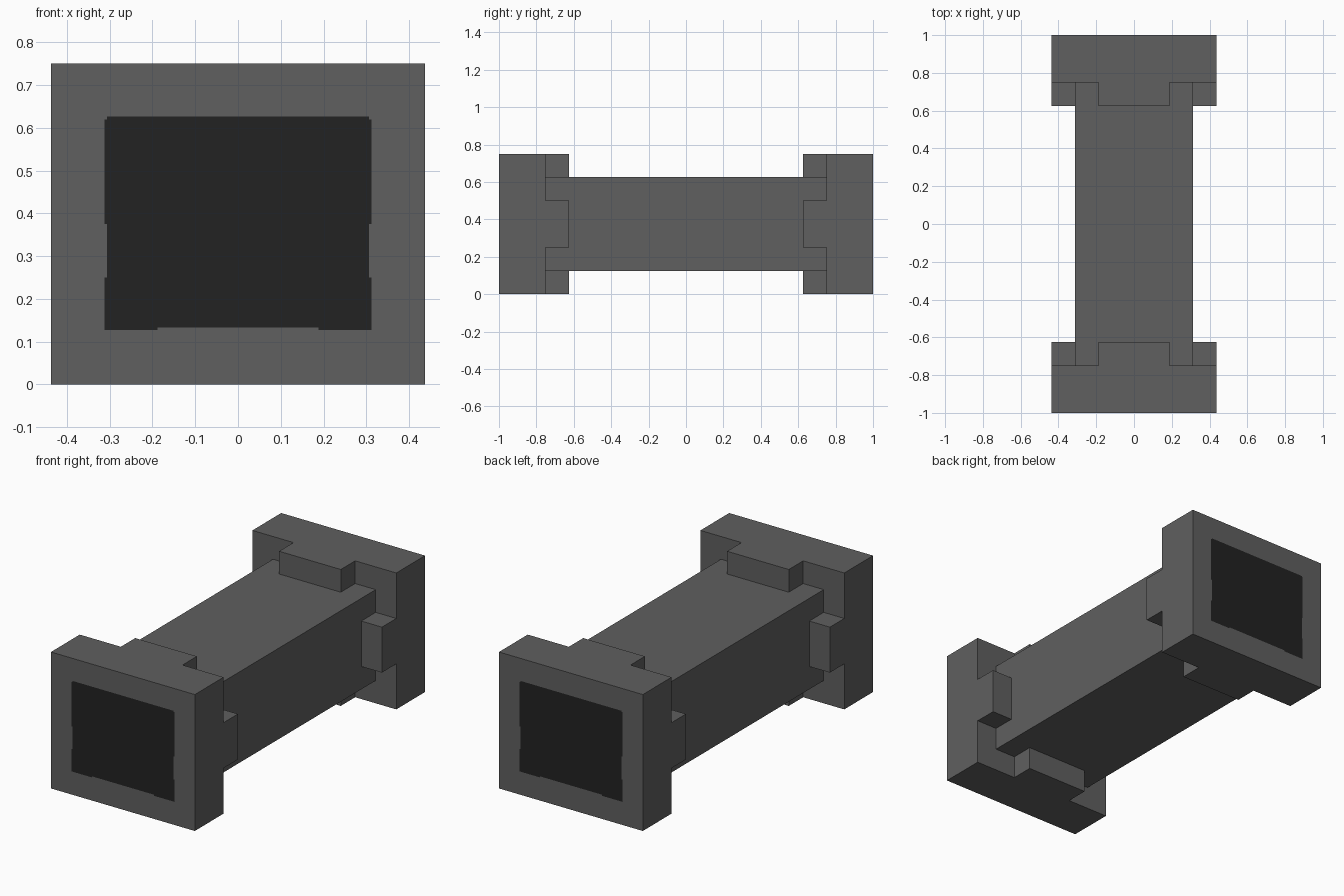
import bpy, bmesh
from mathutils import Matrix, Vector

if "Cube" in bpy.data.objects:
    bpy.data.objects.remove(bpy.data.objects["Cube"])


def material(name, value):
    m = bpy.data.materials.new(name)
    m.diffuse_color = (value, value, value, 1)
    m.use_nodes = True
    m.node_tree.nodes["Principled BSDF"].inputs["Base Color"].default_value = m.diffuse_color
    return m


grey = material("dark grey", 0.115)
black = material("near black", 0.016)


def box(bm, lo, hi):
    lo, hi = Vector(lo), Vector(hi)
    mat = Matrix.Translation((lo + hi) / 2) @ Matrix.Diagonal((*(hi - lo), 1))
    bmesh.ops.create_cube(bm, size=1, matrix=mat)


def faces_at(bm, y):
    return [f for f in bm.faces if all(abs(v.co.y - y) < 1e-4 for v in f.verts)]


def cut(bm, y, xs, zs):
    """Slice the flat face at depth y into a grid."""
    for axis, values in ((0, xs), (2, zs)):
        for value in values:
            normal = Vector((0, 0, 0))
            normal[axis] = 1
            faces = faces_at(bm, y)
            geom = (faces + list({e for f in faces for e in f.edges})
                    + list({v for f in faces for v in f.verts}))
            bmesh.ops.bisect_plane(bm, geom=geom, dist=1e-5,
                                   plane_co=normal * value, plane_no=normal)


def finish(bm, name):
    bm.normal_update()
    me = bpy.data.meshes.new(name)
    bm.to_mesh(me)
    bm.free()
    me.materials.append(grey)
    me.materials.append(black)
    ob = bpy.data.objects.new(name, me)
    bpy.context.collection.objects.link(ob)
    return ob


# Square tube between the collars, open where the collars cover it
bm = bmesh.new()
box(bm, (-0.3125, -0.75, 0.125), (0.3125, 0.75, 0.625))
bmesh.ops.delete(bm, geom=faces_at(bm, -0.75) + faces_at(bm, 0.75), context='FACES')
finish(bm, "tube")

# Front collar
bm = bmesh.new()
box(bm, (-0.4375, -1, 0), (0.4375, -0.75, 0.75))

# Dark panel set into the outer face, with slightly notched edges
cut(bm, -1, (-0.3125, -0.307, -0.188, 0.188, 0.307, 0.3125),
    (0.127, 0.133, 0.25, 0.375, 0.62, 0.626))
for f in faces_at(bm, -1):
    c = f.calc_center_median()
    x, z = abs(c.x), c.z
    core = x < 0.307 and 0.133 < z < 0.626
    sides = x < 0.3125 and (0.127 < z < 0.25 or 0.375 < z < 0.62)
    if core or (sides and not (z < 0.133 and x < 0.188)):
        f.material_index = 1

# Four gripping tabs raised from the inner face
cut(bm, -0.75, (-0.3125, -0.1875, 0.1875, 0.3125), (0.125, 0.25, 0.5, 0.625))
tabs, covered = [], []
for f in faces_at(bm, -0.75):
    c = f.calc_center_median()
    x, z = abs(c.x), abs(c.z - 0.375)
    if (x < 0.1875 and z > 0.25) or (x > 0.3125 and z < 0.125):
        tabs.append(f)
    elif x < 0.3125 and z < 0.25:
        covered.append(f)
raised = bmesh.ops.extrude_discrete_faces(bm, faces=tabs)["faces"]
bmesh.ops.translate(bm, vec=(0, 0.125, 0),
                    verts=list({v for f in raised for v in f.verts}))
bmesh.ops.delete(bm, geom=covered, context='FACES')
# Close the tab undersides and clean up shared corners
bmesh.ops.remove_doubles(bm, verts=bm.verts[:], dist=1e-5)
front = finish(bm, "front_collar")

# Back collar is the same part turned around
back = bpy.data.objects.new("back_collar", front.data)
back.rotation_euler.z = 3.14159265
bpy.context.collection.objects.link(back)
